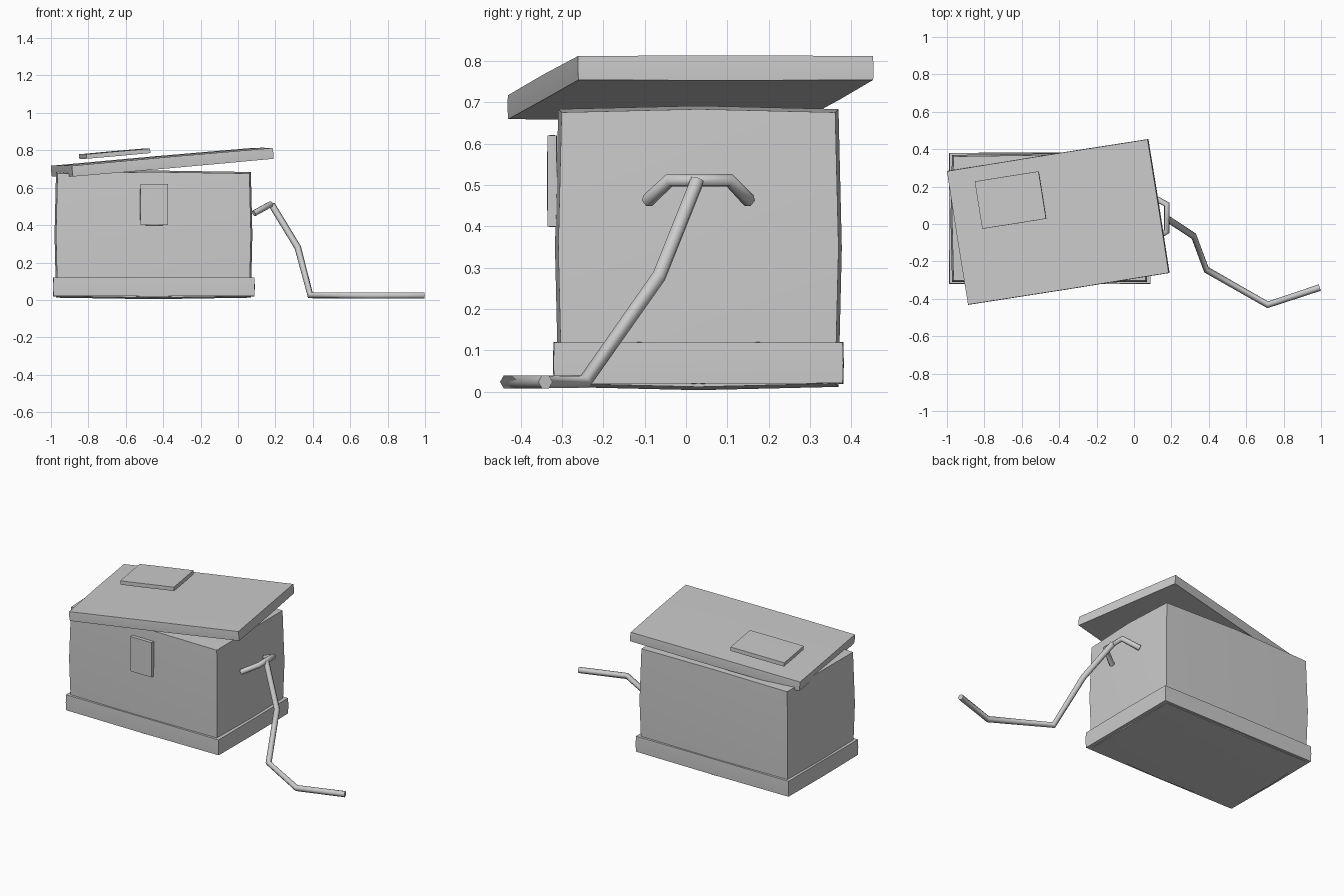
import bpy, bmesh
from math import radians
from mathutils import Vector

if "Cube" in bpy.data.objects:
    bpy.data.objects.remove(bpy.data.objects["Cube"])


def shade(ob, angle):
    bpy.ops.object.select_all(action='DESELECT')
    ob.select_set(True)
    bpy.context.view_layer.objects.active = ob
    bpy.ops.object.shade_smooth_by_angle(angle=radians(angle))


def pillow_box(name, center, half, bulge, rot=(0, 0, 0)):
    """Box with one cut per edge, its faces swelling slightly toward the middle."""
    bm = bmesh.new()
    bmesh.ops.create_cube(bm, size=2)
    bmesh.ops.subdivide_edges(bm, edges=bm.edges[:], cuts=1, use_grid_fill=True)
    for v in bm.verts:
        c = v.co.copy()
        sq = c.length_squared
        v.co = Vector(c[i] * (half[i] + bulge * (1 - (sq - c[i] ** 2) / 2))
                      for i in range(3))
    mesh = bpy.data.meshes.new(name)
    bm.to_mesh(mesh)
    bm.free()
    ob = bpy.data.objects.new(name, mesh)
    bpy.context.collection.objects.link(ob)
    ob.location = center
    ob.rotation_euler = [radians(a) for a in rot]
    shade(ob, 40)
    return ob


def tube(name, points, radius):
    """Six-sided capped tube along a polyline."""
    cu = bpy.data.curves.new(name, 'CURVE')
    cu.dimensions = '3D'
    cu.bevel_depth = radius
    cu.bevel_resolution = 1
    cu.use_fill_caps = True
    sp = cu.splines.new('POLY')
    sp.points.add(len(points) - 1)
    for p, co in zip(sp.points, points):
        p.co = (*co, 1)
    ob = bpy.data.objects.new(name, cu)
    bpy.context.collection.objects.link(ob)
    bpy.ops.object.select_all(action='DESELECT')
    ob.select_set(True)
    bpy.context.view_layer.objects.active = ob
    bpy.ops.object.convert(target='MESH')
    shade(bpy.context.object, 65)


# Box body and base plinth
pillow_box("body", (-0.452, 0.03, 0.348), (0.513, 0.331, 0.328), 0.016)
pillow_box("base", (-0.45, 0.03, 0.07), (0.537, 0.349, 0.049), 0.003)

# Skewed, tilted lid with a panel hovering above it
tilt = (0, -5, 9)
pillow_box("lid", (-0.405, 0.011, 0.736), (0.545, 0.361, 0.029), 0.003, tilt)
pillow_box("lid_panel", (-0.66, 0.128, 0.782), (0.173, 0.128, 0.012), 0.001, tilt)

# Plate on the front wall
pillow_box("front_plate", (-0.448, -0.324, 0.51), (0.074, 0.011, 0.11), 0.001)

# Side handle and the cord hanging from it
tube("handle", [(0.085, -0.092, 0.463), (0.175, -0.04, 0.512),
                (0.175, 0.105, 0.512), (0.085, 0.152, 0.463)], 0.017)
tube("cord", [(0.18, 0.027, 0.51), (0.32, -0.065, 0.28), (0.387, -0.245, 0.024),
              (0.715, -0.432, 0.024), (0.993, -0.34, 0.024)], 0.018)
